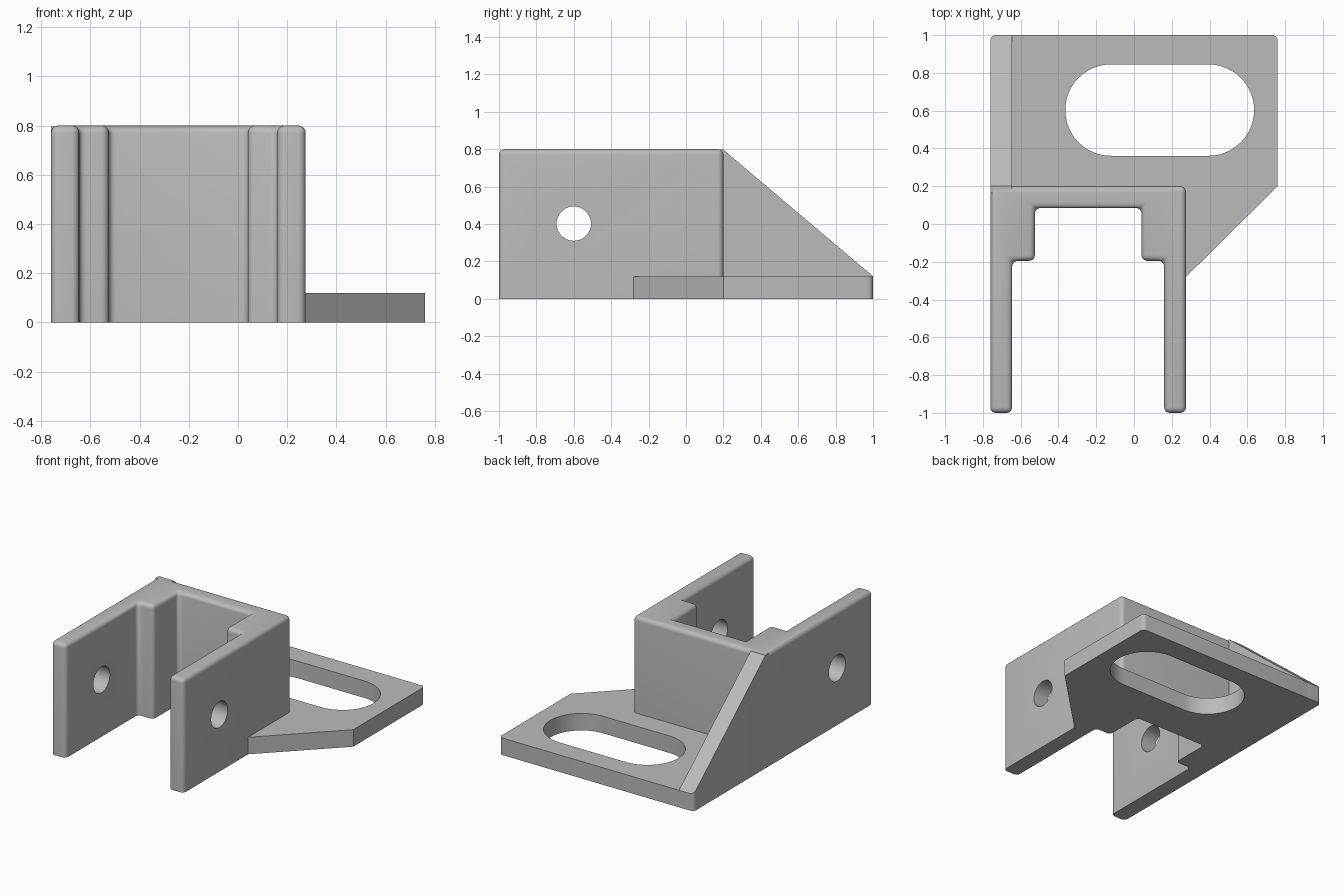
import bpy, bmesh, math
from mathutils import Vector

if "Cube" in bpy.data.objects:
    bpy.data.objects.remove(bpy.data.objects["Cube"])

grey = bpy.data.materials.new("bracket grey")
grey.use_nodes = True
grey.diffuse_color = (0.5, 0.5, 0.5, 1)
grey.node_tree.nodes["Principled BSDF"].inputs["Base Color"].default_value = (0.5, 0.5, 0.5, 1)


def prism(name, outline, offset, round_edge=None, radius=0.03):
    """Extrude an outline of 3D points, then round the edges picked by a rule."""
    bm = bmesh.new()
    face = bm.faces.new([bm.verts.new(p) for p in outline])
    top = bmesh.ops.extrude_face_region(bm, geom=[face])["geom"]
    bmesh.ops.translate(bm, vec=offset, verts=[v for v in top if isinstance(v, bmesh.types.BMVert)])
    bmesh.ops.recalc_face_normals(bm, faces=bm.faces)
    if round_edge:
        edges = [e for e in bm.edges if round_edge(e.verts[0].co, e.verts[1].co)]
        bmesh.ops.bevel(bm, geom=edges, offset=radius, offset_type='OFFSET',
                        segments=5, profile=0.5, affect='EDGES', clamp_overlap=True)
    mesh = bpy.data.meshes.new(name)
    bm.to_mesh(mesh)
    bm.free()
    mesh.materials.append(grey)
    ob = bpy.data.objects.new(name, mesh)
    bpy.context.collection.objects.link(ob)
    return ob


def cut(ob, cutter):
    cutter.hide_render = True
    mod = ob.modifiers.new("cut", 'BOOLEAN')
    mod.operation = 'DIFFERENCE'
    mod.solver = 'EXACT'
    mod.object = cutter
    bpy.context.view_layer.objects.active = ob
    bpy.ops.object.modifier_apply(modifier=mod.name)
    bpy.data.objects.remove(cutter)


def is_vertical(a, b):
    return (a - b).xy.length < 0.001


def near(p, x, y):
    return (p.xy - Vector((x, y))).length < 0.001


LEFT, RIGHT, BACK, HEIGHT, BASE = -0.76, 0.275, 0.2, 0.8, 0.12
MID = (LEFT + RIGHT) / 2

# Stepped U-shaped clevis: half of the outline, mirrored about its middle
half = [(0.5175, BACK), (0.5175, -1), (0.4025, -1), (0.4025, -0.195), (0.2825, -0.195), (0.2825, 0.085)]
outline = [(MID + x, y, 0) for x, y in half] + [(MID - x, y, 0) for x, y in reversed(half)]


def clevis_edges(a, b):
    if is_vertical(a, b):
        return not near(a, LEFT, BACK)
    return min(a.z, b.z) > HEIGHT - 0.01


clevis = prism("clevis", outline, (0, 0, HEIGHT), clevis_edges)

# Cross pin holes through both arms
circle = [(-1, -0.6 + 0.092 * math.cos(t * math.tau / 48), 0.402 + 0.092 * math.sin(t * math.tau / 48))
          for t in range(48)]
cut(clevis, prism("pin_cutter", circle, (2, 0, 0)))

# Mounting plate with a chamfered side and rounded back corners
plate_outline = [(LEFT, 1, 0), (0.76, 1, 0), (0.76, BACK, 0), (0.25, -0.305, 0), (0.25, 0.15, 0), (LEFT, 0.15, 0)]
plate = prism("mounting_plate", plate_outline, (0, 0, BASE),
              lambda a, b: is_vertical(a, b) and a.y > 0.99)

# Long adjustment slot
slot = []
for side, cx in ((1, 0.394), (-1, -0.122)):
    for i in range(25):
        t = -math.pi / 2 + math.pi * i / 24
        slot.append((cx + side * 0.242 * math.cos(t), 0.603 + side * 0.242 * math.sin(t), -0.1))
cut(plate, prism("slot_cutter", slot, (0, 0, 0.4)))

# Sloping side gusset
gusset_outline = [(LEFT, y, z) for y, z in ((0.165, 0), (1, 0), (1, BASE), (BACK, 0.797), (0.165, 0.797))]
gusset = prism("side_gusset", gusset_outline, (0.115, 0, 0),
               lambda a, b: is_vertical(a, b) and near(a, LEFT, 1))

# Smooth rounds, sharp corners
for ob in (clevis, plate, gusset):
    bpy.ops.object.select_all(action='DESELECT')
    ob.select_set(True)
    bpy.context.view_layer.objects.active = ob
    bpy.ops.object.shade_smooth_by_angle(angle=math.radians(30))
